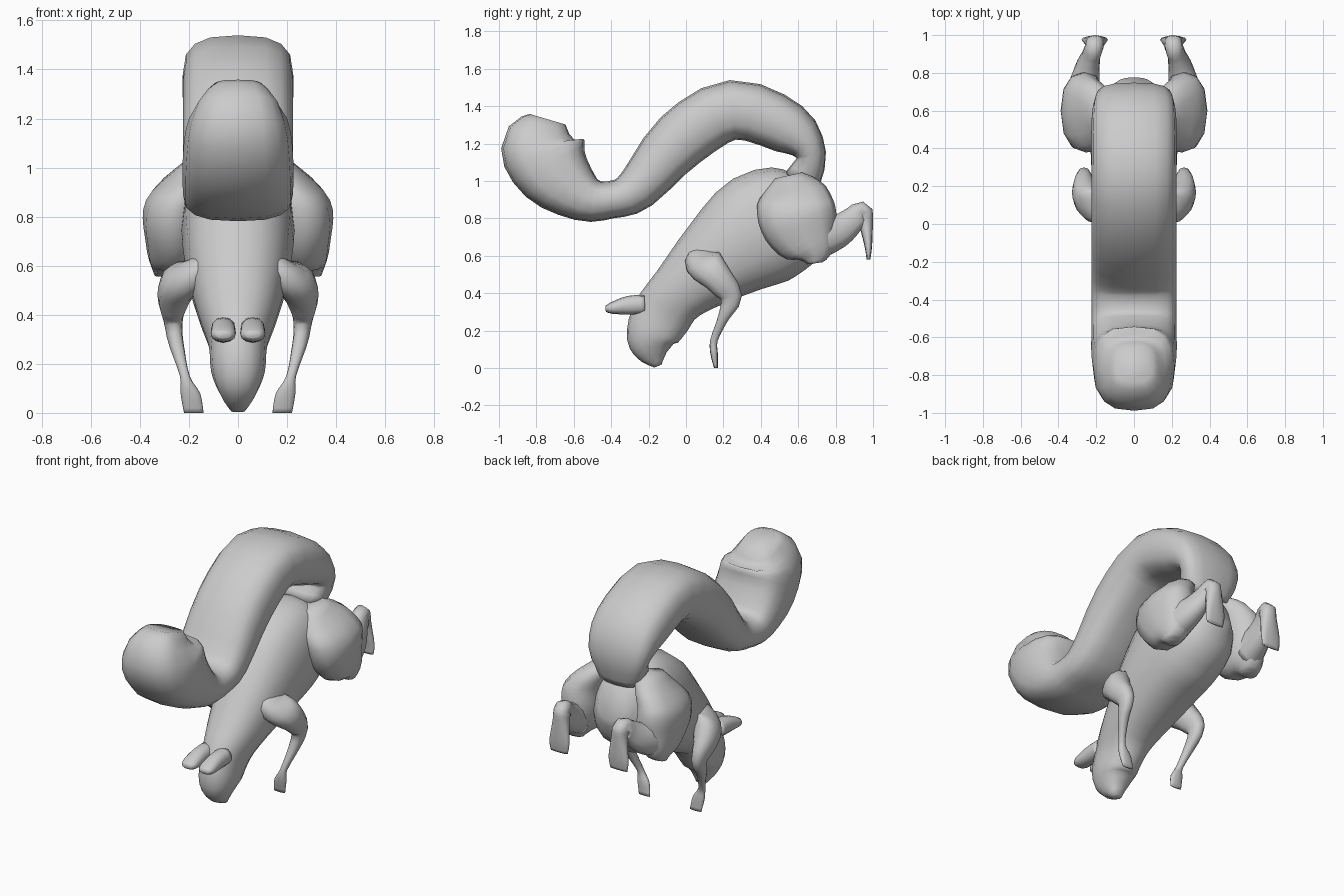
import bpy, bmesh, math
from mathutils import Vector

default_cube = bpy.data.objects.get("Cube")
if default_cube:
    bpy.data.objects.remove(default_cube, do_unlink=True)

GREY = (.6, .6, .6, 1)
fur = bpy.data.materials.new("light grey fur")
fur.use_nodes = True
fur.diffuse_color = GREY
fur.node_tree.nodes["Principled BSDF"].inputs["Base Color"].default_value = GREY


def spline(values, t):
    """Smooth curve through evenly spaced values, for t from start to end."""
    last = len(values) - 1
    i = min(int(t * last), last - 1)
    f = t * last - i
    before, start = values[max(i - 1, 0)], values[i]
    end, after = values[i + 1], values[min(i + 2, last)]
    slope_in, slope_out = (end - before) / 2, (after - start) / 2
    ease = f * f * (3 - 2 * f)
    return (start + (end - start) * ease
            + slope_in * (f * (1 - f) ** 2) - slope_out * (f * f * (1 - f)))


def rounded(value, squareness):
    return math.copysign(abs(value) ** (2 / squareness), value)


def limb(name, path, widths, offsets=(0, 0), side=1, sides=12, squareness=2.3):
    """Skin rounded rings along a path of (y, z, half thickness)."""
    points = [Vector(p) for p in path]
    steps = 3 * (len(points) - 1)
    bm = bmesh.new()
    rings = []
    for step in range(steps + 1):
        t = step / steps
        y, z, thickness = spline(points, t)
        # Each ring stands square to the direction of travel
        travel = spline(points, min(t + .01, 1)) - spline(points, max(t - .01, 0))
        across = Vector((0, -travel.y, travel.x)).normalized() * thickness
        centre = Vector((side * spline(offsets, t), y, z))
        width = Vector((spline(widths, t), 0, 0))
        ring = []
        for i in range(sides):
            angle = math.tau * i / sides
            ring.append(bm.verts.new(
                centre + across * rounded(math.cos(angle), squareness)
                + width * rounded(math.sin(angle), squareness)))
        rings.append(ring)
    for ring, following in zip(rings, rings[1:]):
        for i in range(sides):
            j = (i + 1) % sides
            bm.faces.new((ring[i], ring[j], following[j], following[i]))
    bm.faces.new(rings[0])
    bm.faces.new(rings[-1])
    bmesh.ops.recalc_face_normals(bm, faces=bm.faces)
    for face in bm.faces:
        face.smooth = True
    mesh = bpy.data.meshes.new(name)
    bm.to_mesh(mesh)
    bm.free()
    mesh.materials.append(fur)
    part = bpy.data.objects.new(name, mesh)
    bpy.context.collection.objects.link(part)


# Body, from rump to nose
limb("body_and_head",
     path=[(.73, .87, .12), (.61, .82, .26), (.4, .74, .31), (.17, .58, .24),
           (-.04, .4, .165), (-.13, .28, .16), (-.18, .17, .14),
           (-.18, .09, .1), (-.15, .01, .02)],
     widths=[.1, .21, .23, .21, .16, .12, .11, .08, .03],
     sides=16)

# Tail, from base to tip
limb("bushy_tail",
     path=[(.62, 1, .1), (.67, 1.14, .08), (.55, 1.28, .14), (.25, 1.38, .16),
           (-.03, 1.22, .16), (-.26, .96, .12), (-.4, .9, .1),
           (-.54, .91, .13), (-.7, 1.04, .2), (-.77, 1.2, .22),
           (-.74, 1.33, .1)],
     widths=[.15, .2] + [.225] * 7 + [.2, .1],
     sides=16, squareness=2.8)

for label, side in (("left", 1), ("right", -1)):
    limb(label + "_ear",
         path=[(-.22, .34, .05), (-.31, .335, .05), (-.4, .32, .03),
               (-.43, .32, .015)],
         widths=[.05, .05, .05, .03],
         offsets=[.06, .06], side=side)
    limb(label + "_front_leg",
         path=[(.07, .64, .05), (.09, .57, .1), (.17, .48, .08),
               (.24, .38, .06), (.2, .27, .03), (.15, .15, .02),
               (.15, .08, .02), (.16, 0, .01)],
         widths=[.05, .09, .07, .04, .03, .02, .04, .04],
         offsets=[.12, .25, .26, .21, .18], side=side)
    limb(label + "_thigh",
         path=[(.55, 1.03, .08), (.57, .94, .18), (.59, .83, .21),
               (.63, .72, .19), (.68, .62, .12), (.69, .56, .04)],
         widths=[.08, .12, .11, .05],
         offsets=[.13, .255, .265, .29], side=side)
    limb(label + "_hind_foot",
         path=[(.7, .69, .11), (.81, .73, .09), (.89, .79, .07),
               (.94, .83, .06), (.96, .78, .04), (.975, .65, .02),
               (.975, .58, .01)],
         widths=[.09, .07, .05, .05, .05, .07, .06],
         offsets=[.27, .21, .21], side=side)
